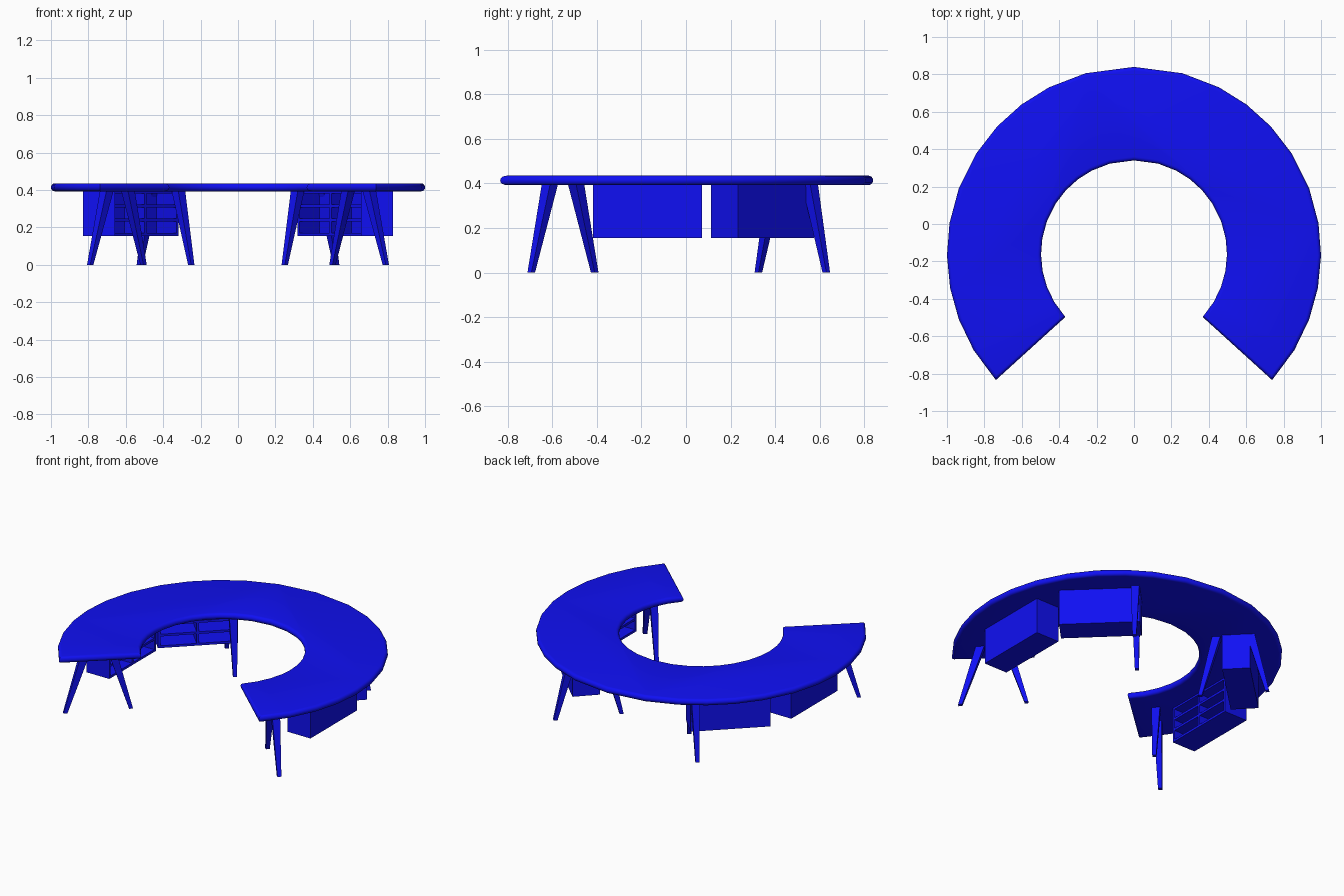
import bpy, bmesh
from math import sin, cos, radians
from mathutils import Matrix, Vector

if "Cube" in bpy.data.objects:
    bpy.data.objects.remove(bpy.data.objects["Cube"])

blue = bpy.data.materials.new("blue")
blue.diffuse_color = (0.005, 0.005, 0.9, 1)
blue.use_nodes = True
blue.node_tree.nodes["Principled BSDF"].inputs["Base Color"].default_value = blue.diffuse_color
CY = -0.16                     # centre of the ring
Z0, Z1 = 0.393, 0.435          # underside and top of the table top


def finish(bm, name, matrix=Matrix(), smooth=False):
    bm.transform(matrix)
    bmesh.ops.recalc_face_normals(bm, faces=bm.faces[:])
    me = bpy.data.meshes.new(name)
    bm.to_mesh(me)
    bm.free()
    me.materials.append(blue)
    ob = bpy.data.objects.new(name, me)
    bpy.context.collection.objects.link(ob)
    if smooth:
        bpy.ops.object.select_all(action='DESELECT')
        ob.select_set(True)
        bpy.context.view_layer.objects.active = ob
        bpy.ops.object.shade_smooth_by_angle(angle=radians(30))
    return ob


def box(bm, lo, hi):
    lo, hi = Vector(lo), Vector(hi)
    m = Matrix.Translation((lo + hi) / 2) @ Matrix.Diagonal((*(hi - lo), 1))
    bmesh.ops.create_cube(bm, size=1, matrix=m)


# Open ring table top with rounded rim
half = [15, 27, 37, 47, 57.5, 69.5, 80.5, 90.5, 100.5, 110.5, 121, 132.4]
angles = [-a for a in reversed(half)] + [0] + half
pts = [(sin(radians(a)), CY + cos(radians(a))) for a in angles]
pts += [(0.497 * sin(radians(a)), CY + 0.5 * cos(radians(a))) for a in reversed(angles)]
bm = bmesh.new()
face = bm.faces.new([bm.verts.new((x, y, Z0)) for x, y in pts])
ext = bmesh.ops.extrude_face_region(bm, geom=[face], use_keep_orig=True)
for v in ext["geom"]:
    if isinstance(v, bmesh.types.BMVert):
        v.co.z = Z1
bmesh.ops.recalc_face_normals(bm, faces=bm.faces[:])
rim = [e for e in bm.edges if abs(e.verts[0].co.z - e.verts[1].co.z) < 1e-5]
bmesh.ops.bevel(bm, geom=rim, offset=0.02, segments=4, profile=0.5, affect='EDGES')
finish(bm, "table_top", smooth=True)


# Tapered splayed leg with a square section, turned to the splay direction
def leg(name, foot, top):
    d = Vector((top[0] - foot[0], top[1] - foot[1])).normalized()
    n = Vector((-d.y, d.x))
    bm = bmesh.new()
    rings = []
    for (x, y), z, w in ((foot, 0, 0.012), (top, Z0 + 0.01, 0.026)):
        rings.append([bm.verts.new((*(Vector((x, y)) + d * a * w + n * b * w), z))
                      for a, b in ((-1, -1), (1, -1), (1, 1), (-1, 1))])
    lo, hi = rings
    bm.faces.new(lo)
    bm.faces.new(hi)
    for i in range(4):
        j = (i + 1) % 4
        bm.faces.new((lo[i], lo[j], hi[j], hi[i]))
    finish(bm, name)


# Open cabinet: outward is +x, shelves open to -x
def cabinet(name, matrix):
    W, D, T, B = 0.245, 0.085, 0.015, 0.155
    top = Z0 + 0.003
    bm = bmesh.new()
    box(bm, (D - T, -W, B), (D, W, top))                    # back panel
    for s in (-1, 1):                                       # end panels
        y0, y1 = sorted((s * W, s * (W - T)))
        box(bm, (-D, y0, B), (D - T, y1, top))
    box(bm, (-D, -T / 2, B + T), (D - T, T / 2, top - T))   # divider
    for z in (B, 0.232, 0.306, top - T):                    # floor, shelves, lid
        box(bm, (-D, -W + T, z), (D - T, W - T, z + T))
    finish(bm, name, matrix)


for s, side in ((-1, "left"), (1, "right")):
    leg(side + "_front_outer_leg", (s * 0.79, -0.695), (s * 0.70, -0.61))
    leg(side + "_front_inner_leg", (s * 0.505, -0.41), (s * 0.59, -0.495))
    leg(side + "_back_outer_leg", (s * 0.525, 0.63), (s * 0.455, 0.555))
    leg(side + "_back_inner_leg", (s * 0.25, 0.325), (s * 0.32, 0.40))
    mirror = Matrix.Diagonal((s, 1, 1, 1))
    cabinet(side + "_side_cabinet", mirror @ Matrix.Translation((0.743, -0.173, 0)))
    cabinet(side + "_back_cabinet", mirror @ Matrix.Translation((0.553, 0.343, 0))
            @ Matrix.Rotation(radians(46), 4, 'Z'))
